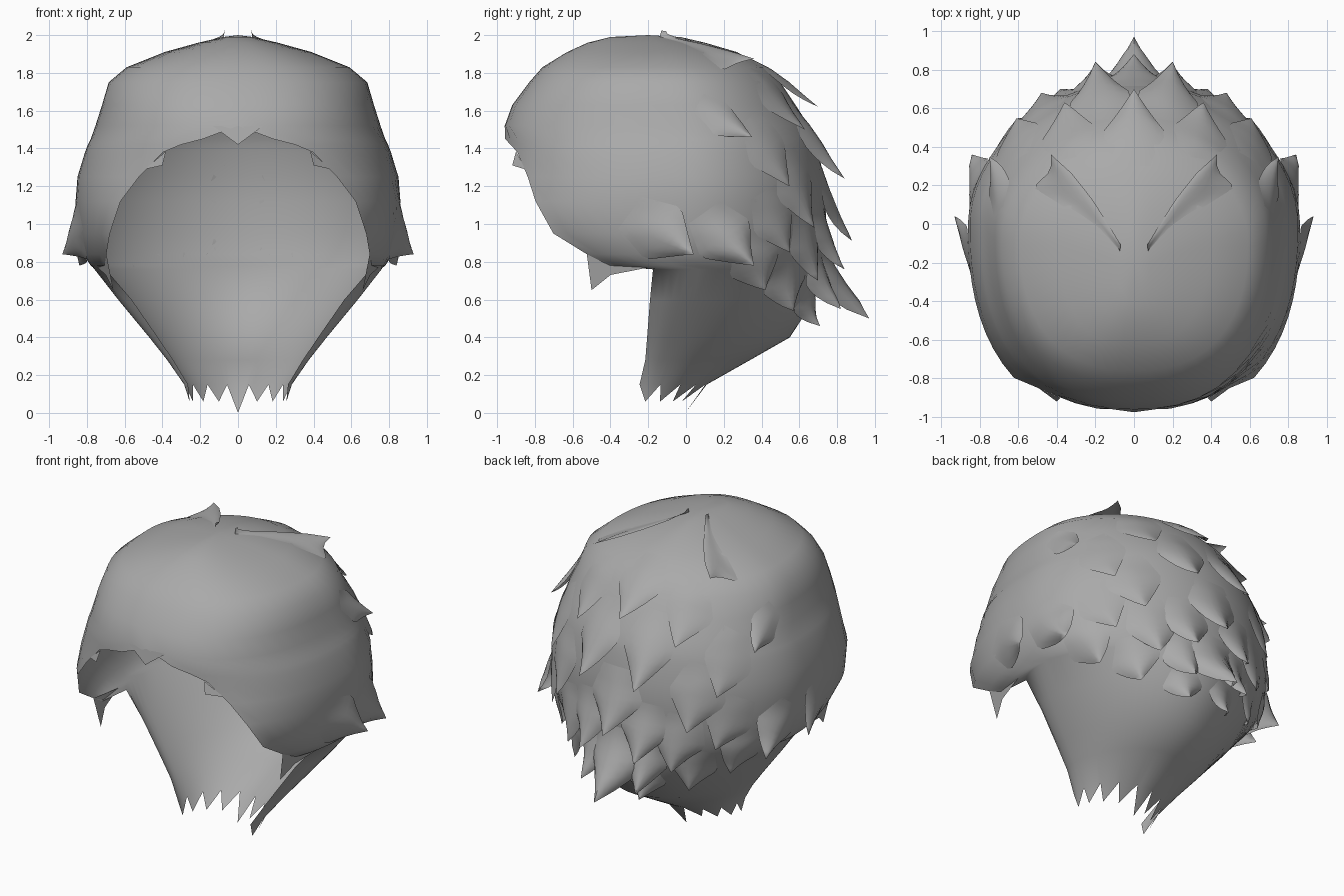
import bpy
import bmesh
from math import atan2, cos, sin, pi, radians, hypot
from mathutils import Vector

cube = bpy.data.objects.get("Cube")
if cube:
    bpy.data.objects.remove(cube, do_unlink=True)

hair_grey = bpy.data.materials.new("hair_grey")
hair_grey.use_nodes = True
COLOUR = (0.4, 0.4, 0.4, 1)
hair_grey.diffuse_color = COLOUR
hair_grey.node_tree.nodes["Principled BSDF"].inputs["Base Color"].default_value = COLOUR

# Head sections: height, half width, centre y, front y, back y, hem angle
SECTIONS = [
    (1.99, .08, -.2, -.4, -.03, 0),
    (1.96, .21, -.15, -.52, .1, 0),
    (1.91, .39, -.1, -.63, .27, 0),
    (1.83, .59, -.08, -.76, .42, 0),
    (1.75, .685, -.06, -.83, .5, 0),
    (1.63, .72, -.04, -.92, .58, 0),
    (1.52, .755, 0, -.96, .65, 0),
    (1.45, .78, 0, -.97, .68, 11),
    (1.42, .795, 0, -.97, .69, 18),
    (1.38, .81, 0, -.97, .7, 24),
    (1.25, .85, 0, -.98, .73, 32),
    (1.12, .86, 0, -1.03, .74, 38),
    (.95, .85, 0, -1.01, .74, 44),
    (.84, .82, 0, -.84, .73, 53),
    (.78, .78, 0, -.78, .72, 59),
    (.76, .76, 0, -.36, .72, 76),
    (.6, .635, -.05, -.3, .68, 76),
    (.4, .47, -.1, -.3, .55, 76),
    (.28, .375, -.13, -.3, .34, 76),
    (.15, .285, -.18, -.32, .11, 76),
]
COLUMNS = 54
TEETH = 9


def section(z):
    """Interpolate the head section at height z."""
    z = min(max(z, SECTIONS[-1][0]), SECTIONS[0][0])
    for a, b in zip(SECTIONS, SECTIONS[1:]):
        if z >= b[0]:
            f = (a[0] - z) / (a[0] - b[0])
            return [p + (q - p) * f for p, q in zip(a, b)]


def surface(angle, z, lift=0):
    """Point on the head; angle runs from the front (0) to the back (pi)."""
    _, w, yc, yf, yb, _ = section(z)
    s, c = sin(angle), cos(angle)
    if c > 0:
        n, depth = 2.4, yc - yf
    else:
        n, depth = 1.9, yb - yc
    r = (abs(s / w) ** n + abs(c / depth) ** n) ** (-1 / n) + lift
    return Vector((r * s, yc - r * c, z))


def finish(name, bm):
    bmesh.ops.remove_doubles(bm, verts=bm.verts[:], dist=0.0005)
    bmesh.ops.recalc_face_normals(bm, faces=bm.faces[:])
    mesh = bpy.data.meshes.new(name)
    bm.to_mesh(mesh)
    bm.free()
    mesh.materials.append(hair_grey)
    obj = bpy.data.objects.new(name, mesh)
    bpy.context.collection.objects.link(obj)
    bpy.ops.object.select_all(action='DESELECT')
    obj.select_set(True)
    bpy.context.view_layer.objects.active = obj
    bpy.ops.object.shade_smooth_by_angle(angle=radians(55))
    return obj


# Cap with an open face and a tapered nape
bm = bmesh.new()
rings = []
for row in SECTIONS:
    start = radians(row[5])
    step = (2 * pi - 2 * start) / COLUMNS
    rings.append([bm.verts.new(surface(start + i * step, row[0]))
                  for i in range(COLUMNS + 1)])
crown = bm.verts.new((0, -.2, 2))
for i in range(COLUMNS):
    bm.faces.new((crown, rings[0][i], rings[0][i + 1]))
    for a, b in zip(rings, rings[1:]):
        bm.faces.new((a[i], b[i], b[i + 1], a[i + 1]))

# Pointed teeth along the nape hem
span = COLUMNS // TEETH
for k in range(TEETH):
    edge = rings[-1][k * span:(k + 1) * span + 1]
    mid = edge[span // 2].co
    low = 0 if k == TEETH // 2 else .06
    tip = bm.verts.new((mid.x * .9, -.27 + (mid.y + .27) * .7, low))
    for a, b in zip(edge, edge[1:]):
        bm.faces.new((a, tip, b))
finish("hair_cap", bm)


def lock(name, tip, length, width):
    """Raised hollow lock growing out of the cap towards its pointed tip."""
    x, y, z = tip
    yc = section(z)[2]
    angle = atan2(x, yc - y)
    flat = surface(angle, z)
    radius = hypot(flat.x, flat.y - yc)
    lift = max(hypot(x, y - yc) - radius, .04)
    lean = (pi - angle) * .25 if x else 0
    run = hypot(length, lean * radius)
    rows, half = 9, 4
    bm = bmesh.new()
    grid = []
    for i in range(rows + 1):
        s = i / rows
        spread = (.6 + .8 * s) if s < .5 else 2 * (1 - s)
        line = []
        for j in range(-half, half + 1):
            t = j / half
            side = t * spread * width / 2 / run
            a = angle - lean * (1 - s) + side * length / radius
            h = z + length * (1 - s) + side * lean * radius
            rise = lift * s ** 1.5 * (1 - abs(t) ** 1.5 * (1 - s ** 3))
            line.append(bm.verts.new(surface(a, h, rise)))
        grid.append(line)
    for a, b in zip(grid, grid[1:]):
        for j in range(2 * half):
            bm.faces.new((a[j], b[j], b[j + 1], a[j + 1]))
    return finish(name, bm)


def mirrored(obj):
    """Mirror an object across the middle plane."""
    mod = obj.modifiers.new("mirror", 'MIRROR')
    mod.use_mirror_merge = False


# Middle locks down the back: tip, length, width
for i, (y, z, length, width) in enumerate([
        (.7, 1.62, .3, .38), (.88, .91, .4, .38), (.97, .5, .42, .42)]):
    lock(f"back_lock_{i}", (0, y, z), length, width)

# Paired locks on the sides and back: tip, length, width
for i, (x, y, z, length, width) in enumerate([
        (.43, .36, 1.875, .085, .3), (.36, .63, 1.5, .32, .34),
        (.2, .84, 1.24, .42, .36), (.75, .35, 1.46, .18, .22),
        (.59, .53, 1.2, .36, .32), (.48, .68, .98, .4, .36),
        (.93, .04, .84, .22, .34), (.84, .36, .78, .28, .32),
        (.2, .84, .76, .36, .32), (.2, .82, .55, .32, .28),
        (.38, .7, .7, .36, .32), (.6, .55, .85, .32, .3),
        (.15, .71, .46, .2, .24), (.42, .57, .54, .28, .28),
        (.62, .42, .65, .28, .28)]):
    mirrored(lock(f"side_lock_{i}", (x, y, z), length, width))


def tuft(name, points):
    """Flat wisp at the hem."""
    bm = bmesh.new()
    bm.faces.new([bm.verts.new(p) for p in points])
    return finish(name, bm)


# Wisps around the face
tuft("fringe_wisp", [surface(radians(-8), 1.52, .003), (0, -.975, 1.42),
                     surface(radians(8), 1.52, .003)])
mirrored(tuft("brow_wisp", [surface(radians(23), 1.385), (.4, -.92, 1.31),
                            surface(radians(30), 1.29)]))
mirrored(tuft("sideburn", [surface(radians(53), .84), (.66, -.5, .65),
                           (.7, -.4, .73), surface(radians(75), .77)]))
